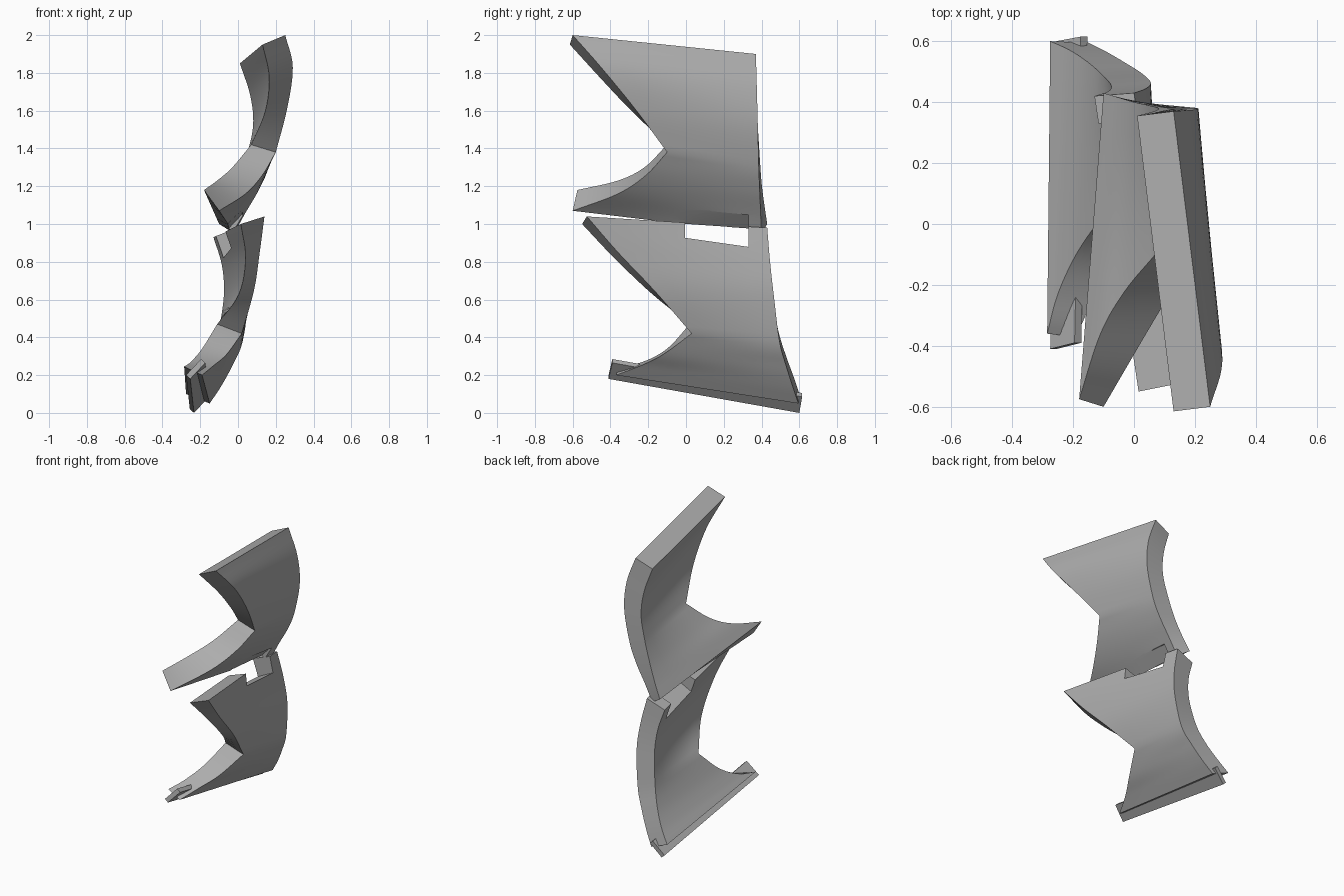
import bpy, bmesh
from mathutils import Vector

if "Cube" in bpy.data.objects:
    bpy.data.objects.remove(bpy.data.objects["Cube"])

grey = bpy.data.materials.new("plain grey")
grey.diffuse_color = (0.42, 0.42, 0.42, 1)
grey.use_nodes = True
grey.node_tree.nodes["Principled BSDF"].inputs["Base Color"].default_value = grey.diffuse_color


def spline(pts, n=6):
    """Smooth Catmull-Rom curve through the points."""
    p = [Vector(q) for q in pts]
    p = [2 * p[0] - p[1]] + p + [2 * p[-1] - p[-2]]
    out = []
    for i in range(1, len(p) - 2):
        a, b, c, d = p[i - 1:i + 3]
        for k in range(n):
            t = k / n
            out.append(0.5 * (2 * b + (c - a) * t + (2 * a - 5 * b + 4 * c - d) * t * t
                              + (3 * b - a - 3 * c + d) * t ** 3))
    return out + [p[-2]]


def notched(pts):
    """Front edge: two smooth runs meeting in a sharp notch at the fourth point."""
    return spline(pts[:4])[:-1] + spline(pts[3:])


def make(name, verts, faces):
    me = bpy.data.meshes.new(name)
    me.from_pydata(verts, [], faces)
    bm = bmesh.new()
    bm.from_mesh(me)
    bmesh.ops.recalc_face_normals(bm, faces=bm.faces)
    bm.to_mesh(me)
    bm.free()
    me.materials.append(grey)
    ob = bpy.data.objects.new(name, me)
    bpy.context.collection.objects.link(ob)
    return ob


def shell(name, back_out, back_in, front_out, front_in, cols=6):
    """Curved slab lofted from the back profile to the notched front edge."""
    sides = [(spline(back_out), notched(front_out)), (spline(back_in), notched(front_in))]
    rows, w = len(sides[0][0]), cols + 1
    verts = [b.lerp(f, c / cols) for bs, fs in sides for b, f in zip(bs, fs) for c in range(w)]
    off = rows * w
    faces = []
    for r in range(rows - 1):
        for c in range(cols):
            a = r * w + c
            q = (a, a + 1, a + w + 1, a + w)
            faces += [q, tuple(off + i for i in reversed(q))]
        for c in (0, cols):
            a = r * w + c
            faces.append((a, a + w, off + a + w, off + a))
    for r in (0, rows - 1):
        for c in range(cols):
            a = r * w + c
            faces.append((a, a + 1, off + a + 1, off + a))
    return make(name, verts, faces)


# Upper and lower curved shells
upper = shell(
    "upper_shell",
    [(.13, .37, 1.90), (.195, .375, 1.72), (.21, .38, 1.53), (.165, .385, 1.31),
     (.11, .39, 1.18), (.04, .395, 1.06), (-.02, .40, .95)],
    [(.01, .355, 1.85), (.065, .37, 1.68), (.08, .38, 1.52), (.045, .39, 1.36),
     (0, .40, 1.22), (-.05, .415, 1.10), (-.10, .43, 1.0)],
    [(.25, -.60, 2.0), (.29, -.45, 1.83), (.26, -.27, 1.61), (.20, -.10, 1.38),
     (.13, -.21, 1.26), (.04, -.36, 1.16), (-.10, -.60, 1.07)],
    [(.13, -.615, 1.95), (.165, -.46, 1.78), (.145, -.29, 1.60), (.07, -.10, 1.42),
     (-.03, -.22, 1.30), (-.11, -.36, 1.23), (-.18, -.575, 1.18)])
lower = shell(
    "lower_shell",
    [(0, .43, .98), (.04, .445, .80), (.055, .465, .62), (.025, .495, .38),
     (-.03, .53, .25), (-.09, .565, .14), (-.15, .595, .05)],
    [(-.13, .42, .93), (-.085, .435, .78), (-.075, .455, .62), (-.105, .49, .43),
     (-.15, .53, .30), (-.21, .57, .19), (-.275, .60, .10)],
    [(.14, -.525, 1.04), (.115, -.36, .85), (.085, -.17, .65), (.02, .03, .42),
     (-.06, -.12, .31), (-.13, -.24, .25), (-.19, -.37, .20)],
    [(.015, -.55, 1.0), (.04, -.38, .82), (.005, -.18, .63), (-.11, .02, .47),
     (-.19, -.10, .34), (-.25, -.23, .27), (-.285, -.36, .245)])

# Slot cutter at the joint between the shells
sec = [(-.16, .80), (.10, .93), (.07, 1.06), (.02, 1.07), (-.06, .985), (-.16, .985)]
n = len(sec)
verts = [(x, y, z + dz) for y, dz in ((-.005, .01), (.33, -.02)) for x, z in sec]
cutter = make("slot_cutter", verts,
              [tuple(range(n)), tuple(range(n, 2 * n))]
              + [(i, (i + 1) % n, n + (i + 1) % n, n + i) for i in range(n)])
for ob in (upper, lower):
    m = ob.modifiers.new("slot", 'BOOLEAN')
    m.operation, m.solver, m.object = 'DIFFERENCE', 'EXACT', cutter
    bpy.context.view_layer.objects.active = ob
    bpy.ops.object.modifier_apply(modifier="slot")
bpy.data.objects.remove(cutter)

# Thin tilted foot plate under the lower shell
thick = Vector((.022, 0, -.02))
quad = [Vector(p) for p in ((-.275, -.41, .20), (-.195, -.39, .285),
                            (-.175, .615, .105), (-.255, .60, .02))]
make("foot_plate", quad + [p + thick for p in quad],
     [(0, 1, 2, 3), (4, 5, 6, 7)] + [(i, (i + 1) % 4, 4 + (i + 1) % 4, 4 + i) for i in range(4)])

# Smooth the curved faces, keep the rims sharp
for ob in (upper, lower):
    bpy.ops.object.select_all(action='DESELECT')
    ob.select_set(True)
    bpy.context.view_layer.objects.active = ob
    bpy.ops.object.shade_smooth_by_angle(angle=0.5)
